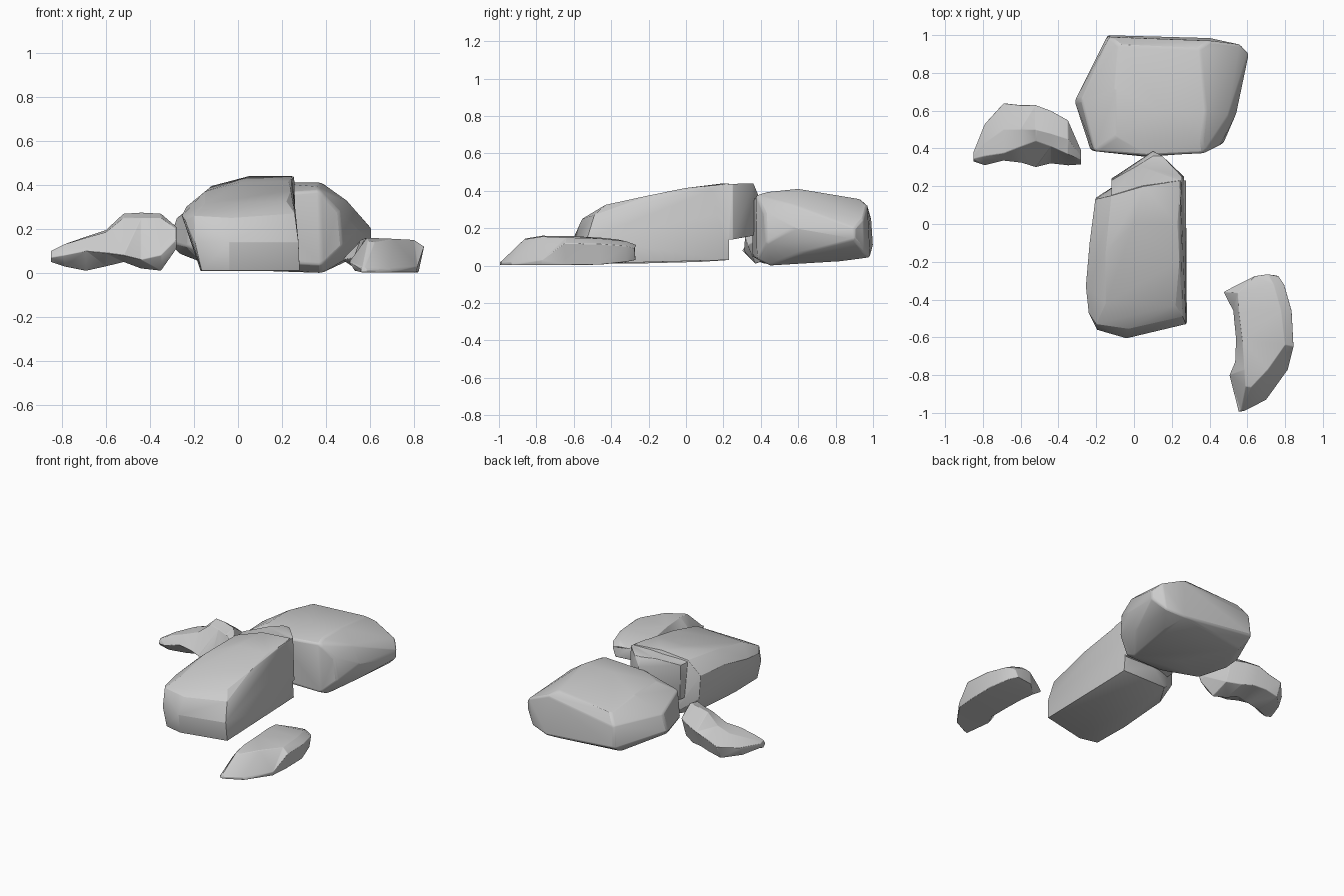
import bpy, bmesh, math


def finish(name, bm, bevel):
    bmesh.ops.recalc_face_normals(bm, faces=bm.faces)
    mesh = bpy.data.meshes.new(name)
    bm.to_mesh(mesh)
    bm.free()
    ob = bpy.data.objects.new(name, mesh)
    bpy.context.collection.objects.link(ob)
    if bevel:
        m = ob.modifiers.new("worn_edges", 'BEVEL')
        m.width, m.segments = bevel, 2
        m.limit_method, m.angle_limit = 'ANGLE', math.radians(20)
    return ob


def smooth(ob):
    bpy.ops.object.select_all(action='DESELECT')
    bpy.context.view_layer.objects.active = ob
    ob.select_set(True)
    bpy.ops.object.shade_smooth_by_angle(angle=math.radians(30))


def hull_rock(name, pts, bevel=0.0):
    """Chiselled boulder wrapped around a few corner points."""
    bm = bmesh.new()
    for p in pts:
        bm.verts.new(p)
    bmesh.ops.convex_hull(bm, input=bm.verts)
    loose = [v for v in bm.verts if not v.link_faces]
    bmesh.ops.delete(bm, geom=loose, context='VERTS')
    bmesh.ops.dissolve_limit(bm, angle_limit=math.radians(4),
                             verts=bm.verts, edges=bm.edges)
    return finish(name, bm, bevel)


def loft_rock(name, rings, bevel=0.003):
    """Curved stone skinned across cross-section rings."""
    bm = bmesh.new()
    vs = [[bm.verts.new(p) for p in r] for r in rings]
    n = len(rings[0])
    for a, b in zip(vs, vs[1:]):
        for i in range(n):
            j = (i + 1) % n
            bm.faces.new((a[i], a[j], b[j], b[i]))
    bm.faces.new(vs[0])
    bm.faces.new(vs[-1][::-1])
    bmesh.ops.triangulate(bm, faces=bm.faces)
    return finish(name, bm, bevel)


# Large rear boulder: steep front and back faces, chipped right side
rear = hull_rock("rear_boulder", [
    (-.10, .46, .36), (.36, .44, .395), (.15, .60, .41), (.38, .60, .41),
    (-.10, .72, .36), (.35, .93, .355), (-.08, .95, .32), (.50, .90, .29),
    (-.21, .385, .30), (.07, .36, .355), (.37, .375, .375), (.46, .42, .28),
    (-.23, .39, .12), (.07, .355, .05), (.38, .38, .035), (.475, .43, .12),
    (-.315, .65, .14), (-.28, .66, .25), (-.14, 1.0, .10), (-.13, .99, .25),
    (.40, .97, .32), (.50, .57, .325), (.56, .95, .25), (.607, .90, .20),
    (.605, .90, .14), (.40, .985, .045), (.53, .955, .07), (.54, .58, .20),
    (-.16, .45, .045), (.38, .45, .0), (.42, .80, .02), (-.12, .90, .04),
    (-.27, .60, .09), (.10, .58, .01), (.50, .62, .07)], 0.012)

# Long central slab, with an overhanging block at its back end
slab = hull_rock("central_slab", [
    (-.165, -.56, .01), (-.04, -.59, .01), (.28, -.52, .01),
    (.275, .23, .03), (-.06, .23, .03), (-.15, .08, .02), (-.17, -.3, .01),
    (-.195, -.56, .14), (-.04, -.605, .14), (.275, -.53, .14),
    (-.20, -.53, .26), (-.03, -.555, .25), (.258, -.49, .27),
    (-.24, -.47, .24), (-.255, -.33, .26), (-.235, -.10, .30),
    (-.205, .13, .30), (-.20, .14, .14),
    (-.15, -.42, .315), (.22, -.43, .325), (.24, -.2, .375),
    (-.15, -.15, .37), (-.12, .15, .395), (.0, .0, .41), (.23, .0, .415),
    (.245, .23, .44), (.05, .20, .44)])
block = hull_rock("overhang", [
    (-.12, .10, .38), (-.12, .23, .39), (.02, .31, .43), (.10, .36, .44),
    (.15, .36, .44), (.10, .385, .38), (.255, .25, .437), (.245, .10, .425),
    (-.12, .24, .15), (.08, .35, .17), (.14, .36, .16), (.265, .25, .14),
    (.26, .10, .14), (-.12, .10, .14)])
union = slab.modifiers.new("join", 'BOOLEAN')
union.operation, union.solver, union.object = 'UNION', 'EXACT', block
bev = slab.modifiers.new("worn_edges", 'BEVEL')
bev.width, bev.segments = 0.008, 2
bev.limit_method, bev.angle_limit = 'ANGLE', math.radians(20)
bpy.context.view_layer.objects.active = slab
slab.select_set(True)
for m in ("join", "worn_edges"):
    bpy.ops.object.modifier_apply(modifier=m)
bpy.data.objects.remove(block)

# Left arched stone: x, then (y, z) of front, ridge, crest, back, base back, base front
arch = [
    (-.85, (.33, .07), (.345, .10), (.36, .10), (.38, .09), (.37, .06), (.35, .05)),
    (-.79, (.31, .08), (.36, .13), (.43, .13), (.53, .10), (.50, .04), (.36, .03)),
    (-.69, (.335, .10), (.375, .16), (.50, .165), (.64, .12), (.60, .03), (.42, .01)),
    (-.60, (.325, .09), (.41, .185), (.50, .195), (.63, .15), (.60, .05), (.42, .03)),
    (-.52, (.30, .08), (.44, .25), (.50, .27), (.63, .18), (.58, .06), (.42, .05)),
    (-.44, (.32, .06), (.41, .25), (.48, .275), (.60, .19), (.55, .05), (.40, .02)),
    (-.35, (.31, .08), (.37, .25), (.45, .27), (.55, .20), (.50, .06), (.37, .01)),
    (-.28, (.315, .15), (.34, .20), (.36, .21), (.39, .19), (.37, .13), (.33, .11)),
]
left = loft_rock("arched_stone", [[(s[0], y, z) for y, z in s[1:]] for s in arch])

# Right crescent stone: (x, y, z) of outer base, outer rim, top right, top left, inner rim, inner base
crescent = [
    [(.58, -.99, .003), (.585, -.99, .015), (.575, -.985, .025),
     (.565, -.985, .025), (.555, -.995, .02), (.56, -.995, .003)],
    [(.70, -.93, .003), (.69, -.935, .02), (.62, -.865, .14),
     (.59, -.86, .145), (.505, -.80, .05), (.53, -.82, .01)],
    [(.81, -.77, .003), (.815, -.77, .03), (.71, -.77, .155),
     (.585, -.77, .16), (.535, -.73, .07), (.57, -.74, .005)],
    [(.82, -.64, .003), (.845, -.65, .12), (.80, -.64, .15),
     (.575, -.62, .158), (.54, -.61, .07), (.57, -.61, .005)],
    [(.82, -.46, .005), (.835, -.46, .115), (.78, -.46, .145),
     (.555, -.46, .15), (.525, -.46, .07), (.56, -.46, .01)],
    [(.78, -.32, .02), (.795, -.32, .105), (.74, -.32, .13),
     (.55, -.365, .14), (.473, -.36, .06), (.54, -.36, .015)],
    [(.74, -.27, .03), (.765, -.275, .09), (.71, -.265, .11),
     (.64, -.275, .11), (.52, -.335, .08), (.62, -.285, .03)],
]
right = loft_rock("crescent_stone", crescent)

for rock in (rear, slab, left, right):
    smooth(rock)
